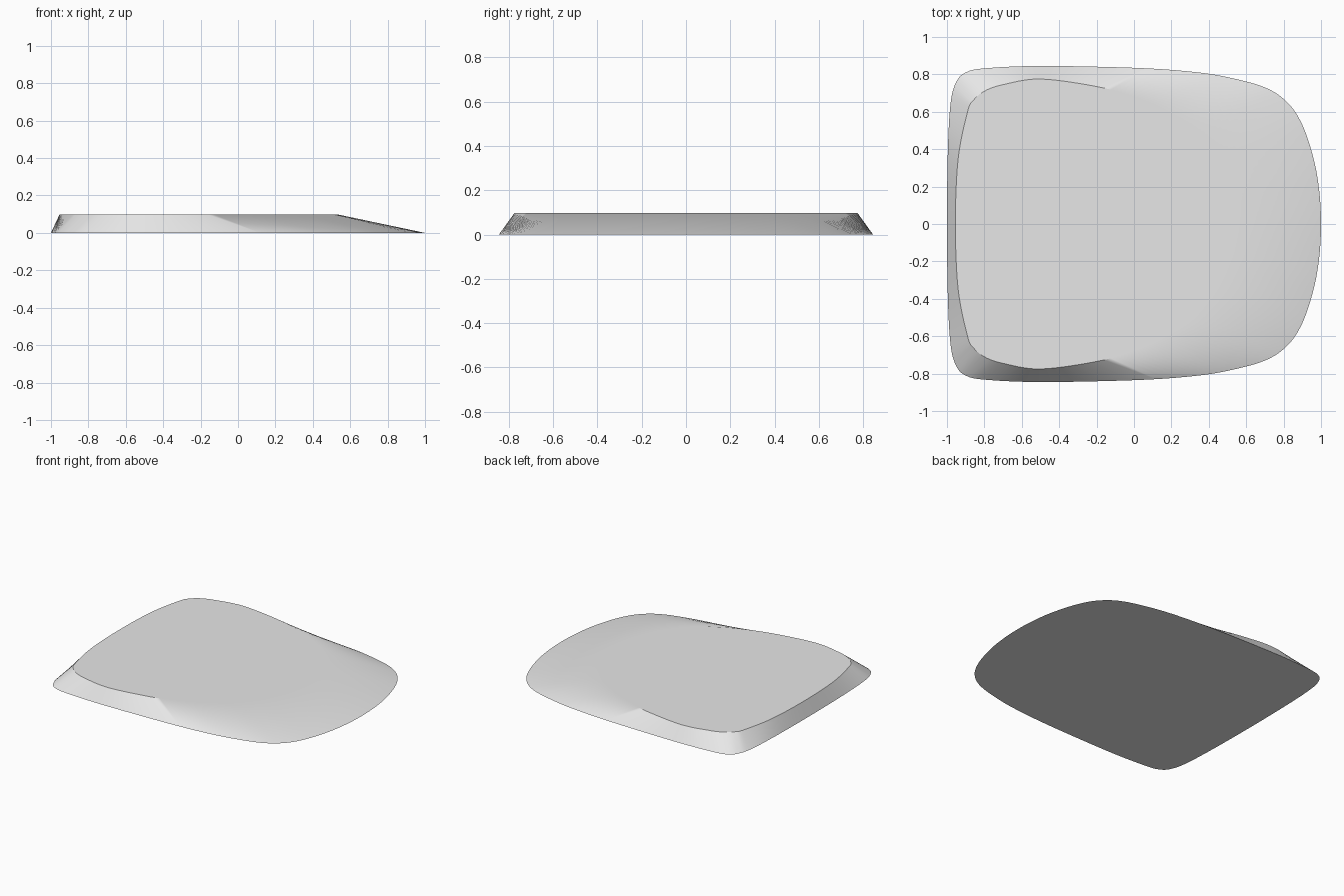
import bpy
import bmesh
from mathutils import Vector

HEIGHT = 0.097
STEPS = 6

cube = bpy.data.objects.get("Cube")
if cube:
    bpy.data.objects.remove(cube, do_unlink=True)

# Half outlines, matched point for point: base x, base y, top x, top y
HALF = [
    (-1, 0, -.955, 0), (-.995, .4, -.94, .35), (-.98, .65, -.89, .6),
    (-.95, .76, -.86, .66), (-.9, .81, -.8, .71), (-.8, .832, -.7, .745),
    (-.5, .845, -.5, .775), (0, .835, -.2, .735), (.3, .815, 0, .68),
    (.5, .785, .14, .62), (.7, .73, .29, .53), (.82, .65, .38, .43),
    (.9, .53, .45, .33), (.96, .35, .505, .2), (.99, .18, .53, .1),
    (1, 0, .54, 0),
]


def smooth_loop(points, steps):
    """Closed smooth curve passing through every control point."""
    count = len(points)
    result = []
    for i in range(count):
        before, start, end, after = (points[(i + k) % count] for k in (-1, 0, 1, 2))
        tangent_start = (end - before) / 2
        tangent_end = (after - start) / 2
        for step in range(steps):
            t = step / steps
            ease = t * t * (3 - 2 * t)
            result.append(start.lerp(end, ease)
                          + tangent_start * (t * (1 - t) ** 2)
                          - tangent_end * (t * t * (1 - t)))
    return result


def mirrored_outline(first, height):
    """Mirror half an outline across the long axis and smooth it."""
    half = [Vector((row[first], row[first + 1], height)) for row in HALF]
    other = [Vector((p.x, -p.y, p.z)) for p in reversed(half[1:-1])]
    return smooth_loop(half + other, STEPS)


def make_material(name, value):
    material = bpy.data.materials.new(name)
    material.use_nodes = True
    colour = (value, value, value, 1)
    material.diffuse_color = colour
    material.node_tree.nodes["Principled BSDF"].inputs["Base Color"].default_value = colour
    return material


# Low slab: flat base, flat top and a lofted rim sloping gently to one end
bm = bmesh.new()
base = [bm.verts.new(p) for p in mirrored_outline(0, 0)]
top = [bm.verts.new(p) for p in mirrored_outline(2, HEIGHT)]
bm.faces.new(base)
bm.faces.new(top)
for i in range(len(base)):
    j = (i + 1) % len(base)
    bm.faces.new((base[i], base[j], top[j], top[i]))
bmesh.ops.recalc_face_normals(bm, faces=bm.faces)

mesh = bpy.data.meshes.new("sloped_slab")
bm.to_mesh(mesh)
bm.free()
slab = bpy.data.objects.new("sloped_slab", mesh)
bpy.context.collection.objects.link(slab)
mesh.materials.append(make_material("light_grey", 0.8))

# Smooth rim and soft slope, with the steep edges kept sharp
bpy.ops.object.select_all(action="DESELECT")
slab.select_set(True)
bpy.context.view_layer.objects.active = slab
bpy.ops.object.shade_smooth_by_angle(angle=0.6)
weighted = slab.modifiers.new("weighted_normals", "WEIGHTED_NORMAL")
weighted.keep_sharp = True
